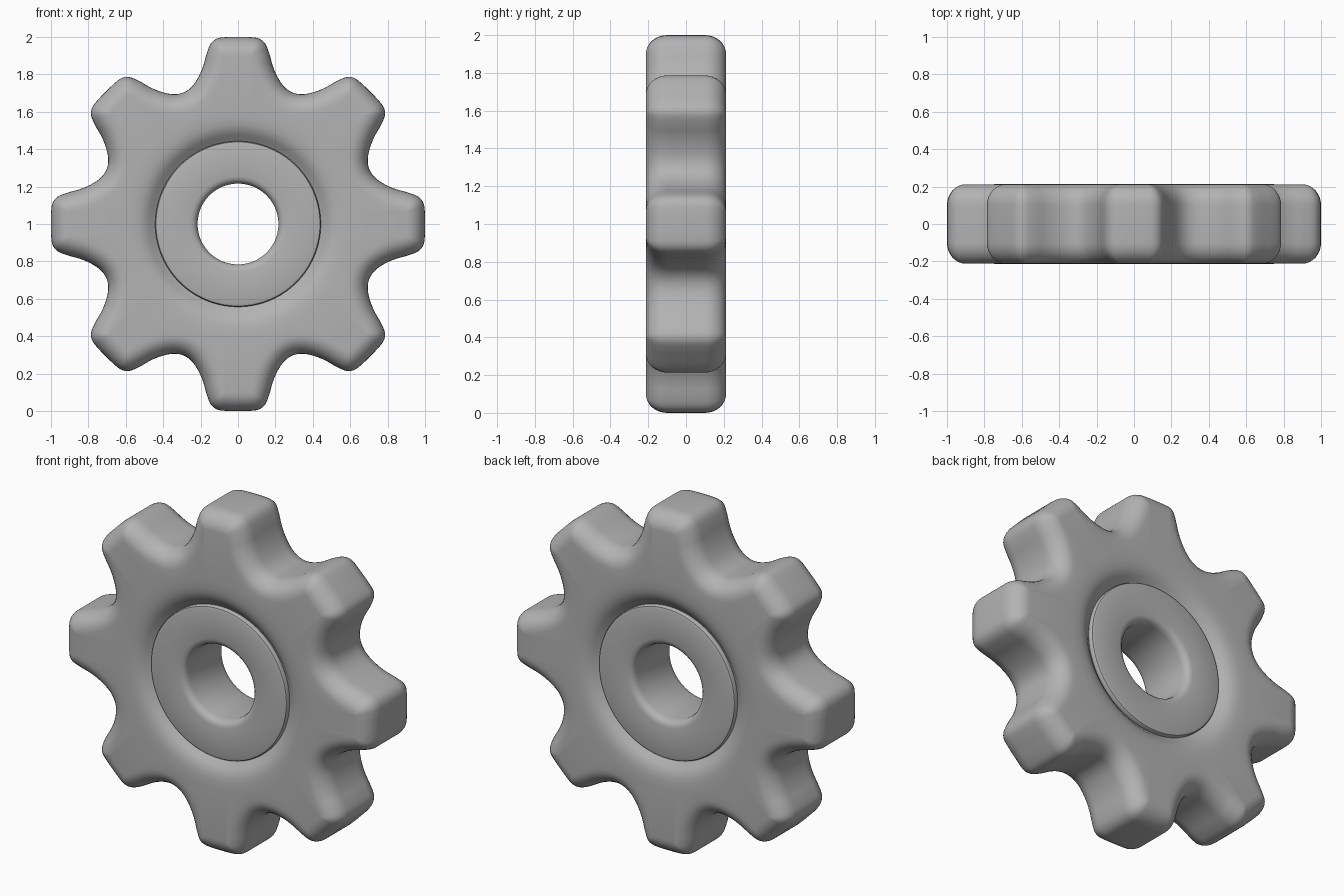
import bpy, bmesh, math
from mathutils import Vector, Matrix

if "Cube" in bpy.data.objects:
    bpy.data.objects.remove(bpy.data.objects["Cube"])

TEETH, STEPS = 8, 4

# Half of one tooth: middle of the tip down to the middle of the valley
half = [(0, 1), (0.065, 0.999), (0.113, 0.991), (0.146, 0.964), (0.168, 0.91),
        (0.186, 0.845), (0.212, 0.785), (0.248, 0.733), (0.291, 0.703)]
tooth = [(-x, z) for x, z in reversed(half[1:-1])] + half
ctrl = []
for k in range(TEETH):
    rot = Matrix.Rotation(-k * math.tau / TEETH, 2)
    ctrl += [rot @ Vector(p) for p in tooth]

# Smooth closed outline through the tooth points
outline = []
n = len(ctrl)
for i in range(n):
    a, b, c, d = (ctrl[(i + j) % n] for j in (-1, 0, 1, 2))
    for s in range(STEPS):
        t = s / STEPS
        outline.append(0.5 * (2 * b + (c - a) * t + (2 * a - 5 * b + 4 * c - d) * t * t
                              + (3 * b - a - 3 * c + d) * t ** 3))
N = len(outline)

# Inward normals, averaged so the inset stays clean at tooth corners
raw = []
for i in range(N):
    e = (outline[(i + 1) % N] - outline[i - 1]).normalized()
    raw.append(Vector((e.y, -e.x)))
inward = [sum((raw[(i + j) % N] for j in range(-6, 7)), Vector((0, 0))).normalized()
          for i in range(N)]


def inset_ring(depth):
    return [p + m * depth for p, m in zip(outline, inward)]


def circle_ring(r):
    return [p.normalized() * r for p in outline]


# Section from the rim, over the rounded edge, across the face and recessed hub, to the bore
section = []
for s in range(9):
    a = s / 8 * math.pi / 2
    section.append((inset_ring(0.1 * (1 - math.cos(a))), 0.1 + 0.112 * math.sin(a)))
for r, y in [(0.61, 0.213), (0.56, 0.211), (0.53, 0.206), (0.505, 0.198), (0.48, 0.183),
             (0.46, 0.165), (0.443, 0.153), (0.443, 0.17), (0.438, 0.178), (0.425, 0.182),
             (0.255, 0.182), (0.236, 0.177), (0.223, 0.165), (0.216, 0.14)]:
    section.append((circle_ring(r), y))
loops = [(ring, -y) for ring, y in section] + [(ring, y) for ring, y in reversed(section)]

# Gear with hub, swept as a closed set of rings
bm = bmesh.new()
rings = [[bm.verts.new((p.x, y, p.y + 1)) for p in ring] for ring, y in loops]
for j in range(len(rings)):
    A, B = rings[j], rings[(j + 1) % len(rings)]
    for i in range(N):
        k = (i + 1) % N
        bm.faces.new((A[i], A[k], B[k], B[i]))
bmesh.ops.recalc_face_normals(bm, faces=bm.faces)
mesh = bpy.data.meshes.new("gear")
bm.to_mesh(mesh)
bm.free()
gear = bpy.data.objects.new("gear", mesh)
bpy.context.collection.objects.link(gear)

# Dark grey metal
metal = bpy.data.materials.new("dark_grey")
metal.diffuse_color = (0.45, 0.45, 0.45, 1)
metal.use_nodes = True
metal.node_tree.nodes["Principled BSDF"].inputs["Base Color"].default_value = metal.diffuse_color
mesh.materials.append(metal)

bpy.context.view_layer.objects.active = gear
gear.select_set(True)
bpy.ops.object.shade_smooth_by_angle(angle=math.radians(40))
